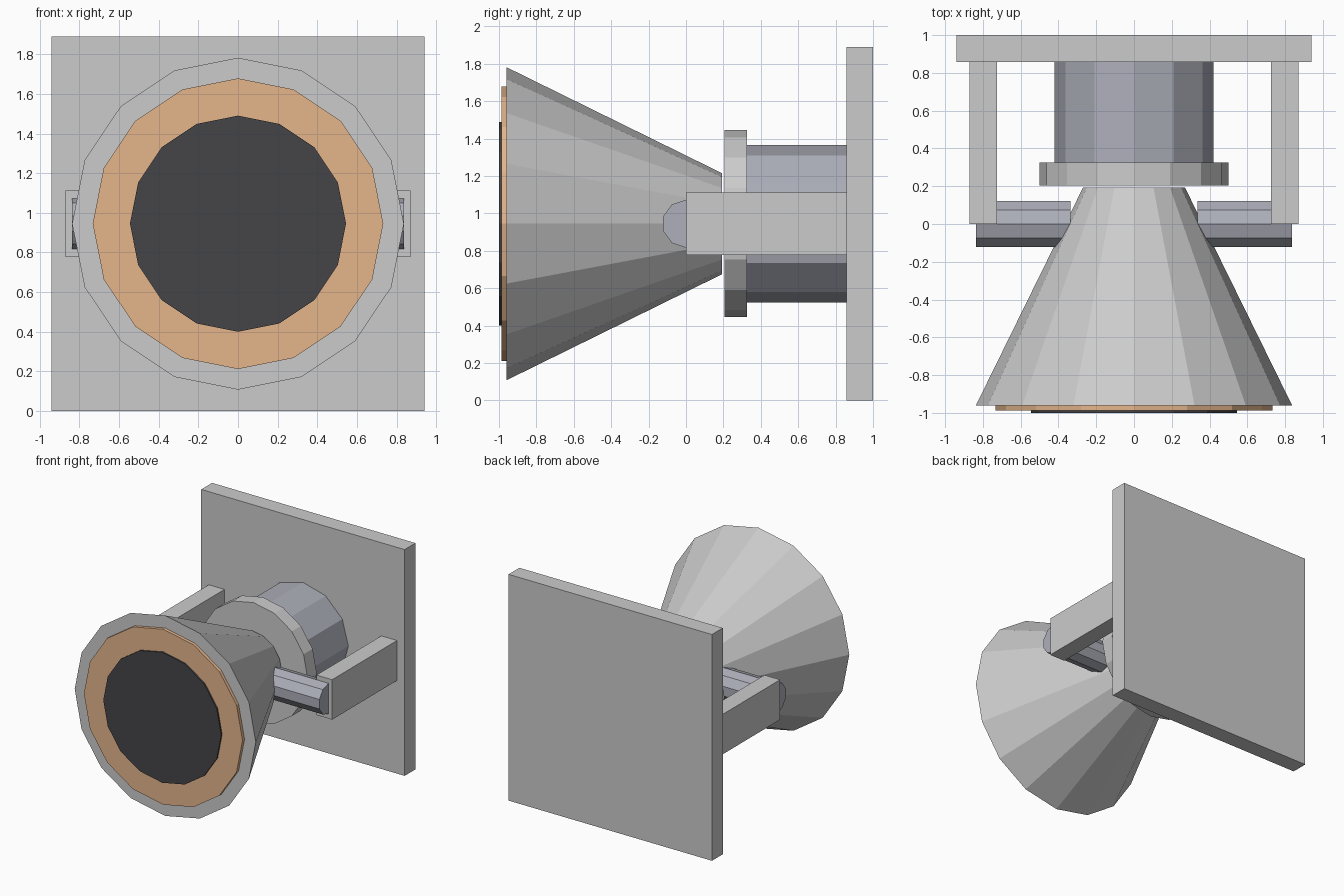
import bpy, bmesh, math
from mathutils import Matrix

if "Cube" in bpy.data.objects:
    bpy.data.objects.remove(bpy.data.objects["Cube"])

AXIS_Z = 0.945  # height of the horn's centre line


def material(name, rgb):
    m = bpy.data.materials.new(name)
    m.diffuse_color = (*rgb, 1)
    m.use_nodes = True
    m.node_tree.nodes["Principled BSDF"].inputs["Base Color"].default_value = m.diffuse_color
    return m


copper = material("copper", (0.78, 0.46, 0.26))
black = material("black", (0.06, 0.06, 0.065))
steel = material("steel", (0.42, 0.43, 0.49))


def finish(name, bm, mat):
    bmesh.ops.recalc_face_normals(bm, faces=bm.faces)
    me = bpy.data.meshes.new(name)
    bm.to_mesh(me)
    bm.free()
    ob = bpy.data.objects.new(name, me)
    bpy.context.collection.objects.link(ob)
    if mat:
        me.materials.append(mat)
    return ob


def box(name, x0, x1, y0, y1, z0, z1, mat=None):
    bm = bmesh.new()
    bmesh.ops.create_cube(bm, size=1)
    bmesh.ops.scale(bm, vec=(x1 - x0, y1 - y0, z1 - z0), verts=bm.verts)
    bmesh.ops.translate(bm, vec=((x0 + x1) / 2, (y0 + y1) / 2, (z0 + z1) / 2), verts=bm.verts)
    return finish(name, bm, mat)


def tube(name, axis, a0, a1, r0, r1, sides, mat=None):
    """Capped cone along x or y on the centre line, with a vertex at the top."""
    bm = bmesh.new()
    bmesh.ops.create_cone(bm, cap_ends=True, segments=sides, radius1=r0, radius2=r1, depth=a1 - a0)
    # put the first vertex on +y, then tip the cone so that +y becomes +z
    start = max(bm.verts, key=lambda v: v.co.x).co
    turn = Matrix.Rotation(math.pi / 2 - math.atan2(start.y, start.x), 4, 'Z')
    mid = (a0 + a1) / 2
    if axis == 'Y':
        tip = Matrix(((-1, 0, 0, 0), (0, 0, 1, mid), (0, 1, 0, AXIS_Z), (0, 0, 0, 1)))
    else:
        tip = Matrix(((0, 0, 1, mid), (1, 0, 0, 0), (0, 1, 0, AXIS_Z), (0, 0, 0, 1)))
    bmesh.ops.transform(bm, matrix=tip @ turn, verts=bm.verts)
    return finish(name, bm, mat)


# mounting plate
box("wall_plate", -0.94, 0.94, 0.857, 1.0, 0, 1.89)

# motor drum and flange behind the horn
tube("rear_drum", 'Y', 0.325, 0.857, 0.42, 0.42, 12, steel)
tube("flange", 'Y', 0.205, 0.325, 0.5, 0.5, 16)

# flared horn with rim ring and dark mouth
tube("horn", 'Y', -0.96, 0.193, 0.837, 0.27, 16)
tube("rim_ring", 'Y', -0.987, -0.96, 0.733, 0.733, 16, copper)
tube("dark_mouth", 'Y', -1.0, -0.987, 0.545, 0.545, 16, black)

# yoke arms and pivot pins on both sides
for s, side in ((-1, "left"), (1, "right")):
    box(side + "_arm", *sorted((s * 0.725, s * 0.87)), 0, 0.857, 0.778, 1.112)
    tube(side + "_pivot_pin", 'X', *sorted((s * 0.337, s * 0.837)), 0.128, 0.128, 10, steel)
